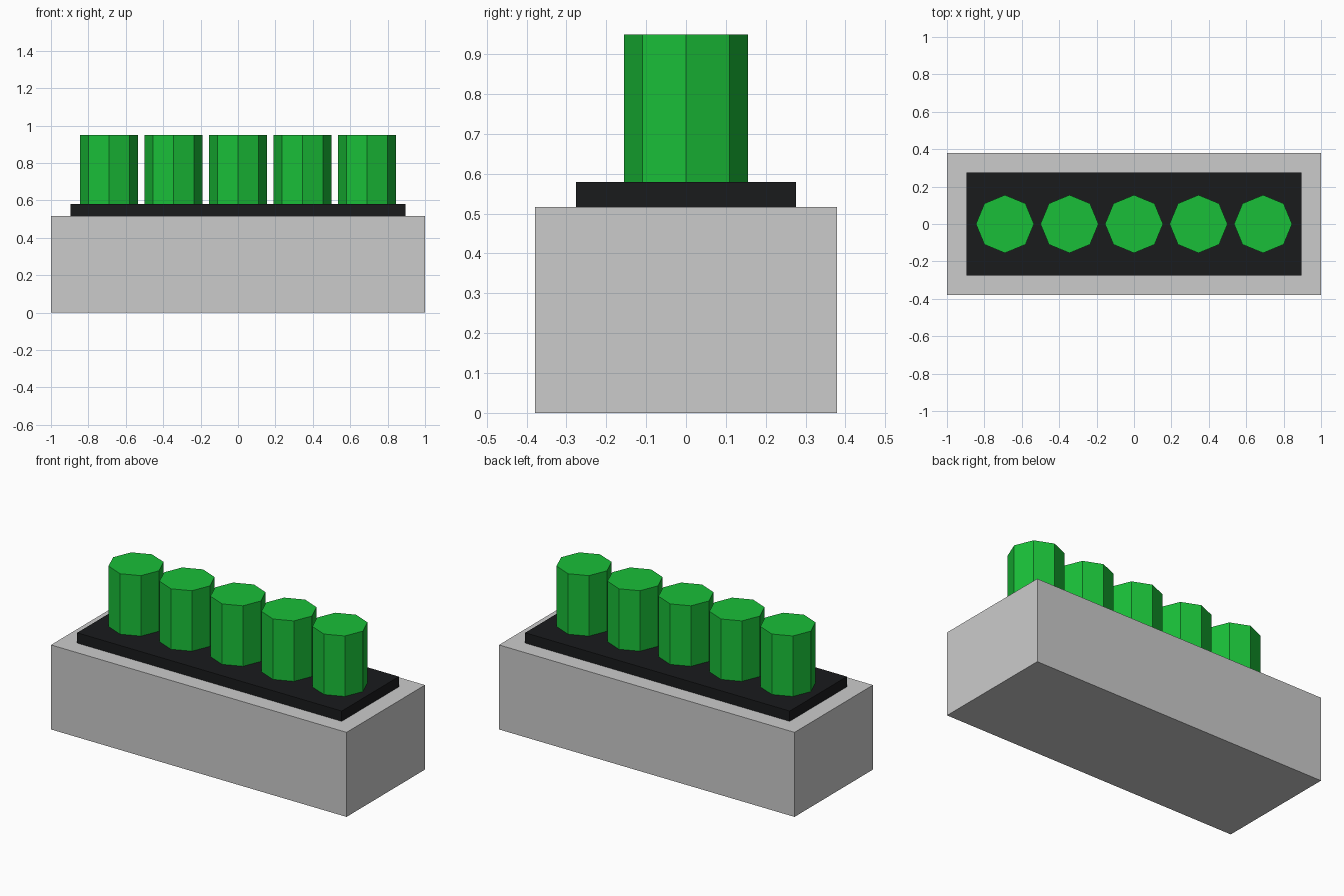
import bpy
import bmesh
from mathutils import Matrix

if "Cube" in bpy.data.objects:
    bpy.data.objects.remove(bpy.data.objects["Cube"])

BASE_TOP, PLATE_TOP, PEG_TOP = 0.517, 0.58, 0.95
PEG_RADIUS, PEG_PITCH = 0.155, 0.345


def make_material(name, color):
    mat = bpy.data.materials.new(name)
    mat.diffuse_color = (*color, 1.0)
    mat.use_nodes = True
    mat.node_tree.nodes["Principled BSDF"].inputs["Base Color"].default_value = mat.diffuse_color
    return mat


def add_object(name, bm, location, mat=None):
    mesh = bpy.data.meshes.new(name)
    bm.to_mesh(mesh)
    bm.free()
    if mat:
        mesh.materials.append(mat)
    obj = bpy.data.objects.new(name, mesh)
    obj.location = location
    bpy.context.collection.objects.link(obj)


def add_box(name, width, depth, z0, z1, mat=None):
    bm = bmesh.new()
    bmesh.ops.create_cube(bm, size=1, matrix=Matrix.Diagonal((width, depth, z1 - z0, 1)))
    add_object(name, bm, (0, 0, (z0 + z1) / 2), mat)


def add_peg(name, x, mat):
    bm = bmesh.new()
    bmesh.ops.create_cone(bm, cap_ends=True, segments=8, radius1=PEG_RADIUS,
                          radius2=PEG_RADIUS, depth=PEG_TOP - PLATE_TOP)
    add_object(name, bm, (x, 0, (PLATE_TOP + PEG_TOP) / 2), mat)


black = make_material("black", (0.01, 0.011, 0.012))
green = make_material("green", (0.01, 0.52, 0.04))

# Grey block and the dark plate on top of it
add_box("base_block", 2.0, 0.758, 0, BASE_TOP)
add_box("top_plate", 1.79, 0.552, BASE_TOP, PLATE_TOP, black)

# Row of five octagonal pegs
for i in range(5):
    add_peg(f"peg_{i + 1}", (i - 2) * PEG_PITCH, green)
